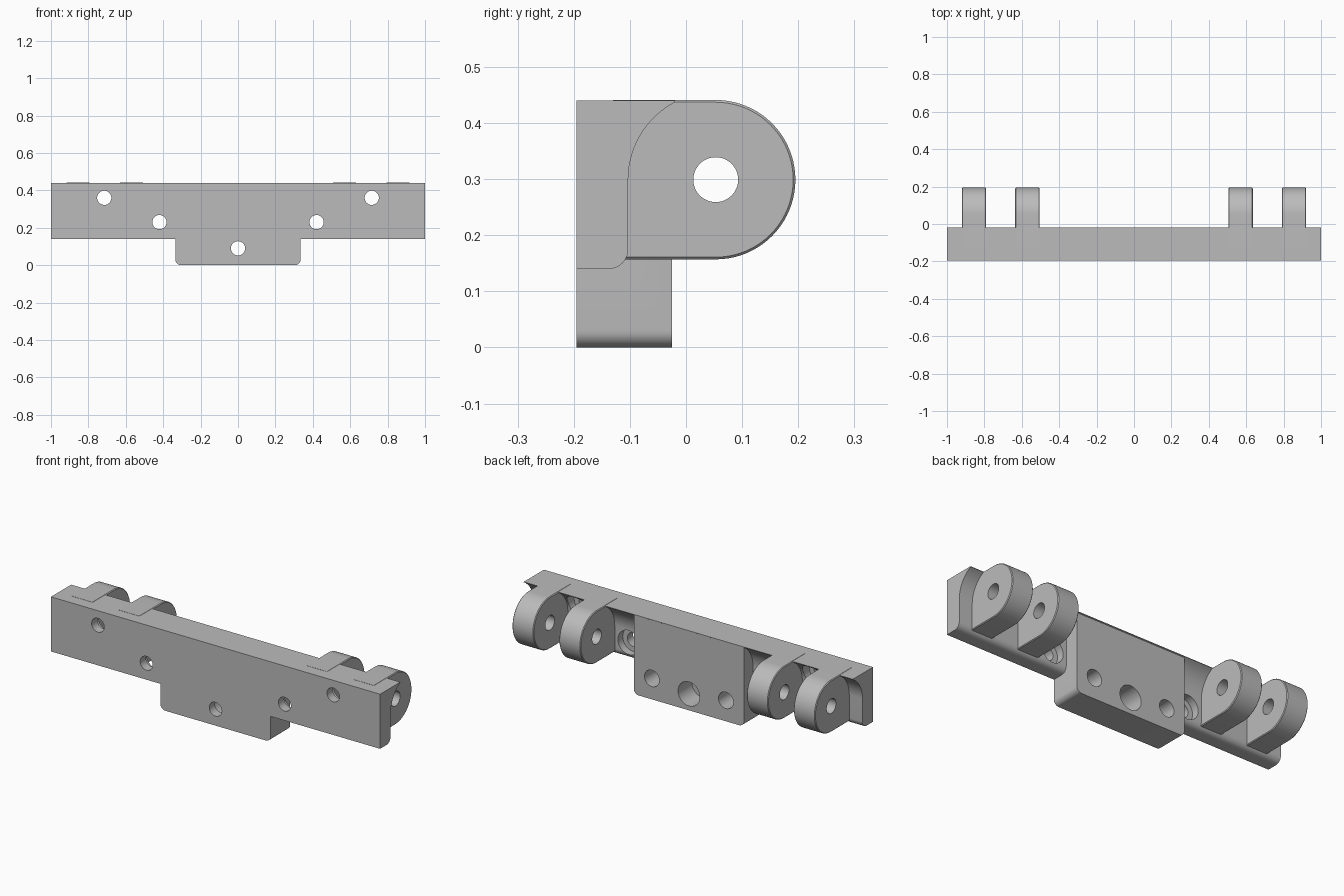
import bpy
import bmesh
from math import cos, sin, pi, radians
from mathutils import Matrix, Vector

if "Cube" in bpy.data.objects:
    bpy.data.objects.remove(bpy.data.objects["Cube"])

grey = bpy.data.materials.new("plain grey")
grey.use_nodes = True
grey.diffuse_color = (0.5, 0.5, 0.5, 1)
grey.node_tree.nodes["Principled BSDF"].inputs["Base Color"].default_value = (0.5, 0.5, 0.5, 1)

FRONT, BACK, WALL, TOP = -0.195, -0.025, -0.103, 0.44
PIVOT = (0.053, 0.299)


def arc(cx, cy, r, a0, a1, n=16):
    """Points along an arc, angles in degrees."""
    angles = [radians(a0 + (a1 - a0) * i / n) for i in range(n + 1)]
    return [(cx + r * cos(a), cy + r * sin(a)) for a in angles]


def extrude(name, points, axis, start, end, chamfer=0):
    """Extrude a profile: (y, z) points along x, or (x, z) points along y."""
    place = (lambda a, b: (start, a, b)) if axis == "x" else (lambda a, b: (a, start, b))
    bm = bmesh.new()
    face = bm.faces.new([bm.verts.new(place(a, b)) for a, b in points])
    moved = bmesh.ops.extrude_face_region(bm, geom=[face])["geom"]
    step = Vector((end - start, 0, 0) if axis == "x" else (0, end - start, 0))
    bmesh.ops.translate(bm, verts=[v for v in moved if isinstance(v, bmesh.types.BMVert)], vec=step)
    bmesh.ops.recalc_face_normals(bm, faces=bm.faces)
    if chamfer:
        rims = [e for e in bm.edges if abs(e.verts[0].co.x - e.verts[1].co.x) < 1e-5]
        bmesh.ops.bevel(bm, geom=rims, offset=chamfer, segments=1, affect="EDGES")
    mesh = bpy.data.meshes.new(name)
    bm.to_mesh(mesh)
    bm.free()
    mesh.materials.append(grey)
    obj = bpy.data.objects.new(name, mesh)
    bpy.context.collection.objects.link(obj)
    return obj


def combine(target, tool, operation):
    """Apply a boolean to the target and discard the tool."""
    mod = target.modifiers.new("combine", "BOOLEAN")
    mod.operation, mod.solver, mod.object = operation, "EXACT", tool
    bpy.context.view_layer.objects.active = target
    bpy.ops.object.modifier_apply(modifier=mod.name)
    bpy.data.objects.remove(tool)


def drill(x, z, r, y0, y1):
    """Round hole along y."""
    combine(bracket, extrude("drill", arc(x, z, r, 0, 352.5, 47), "y", y0, y1), "DIFFERENCE")


# Long rail with a hollowed back that clears the lugs' swing
rail = [(FRONT, TOP), (FRONT, 0.14)]
rail += arc(WALL - 0.035, 0.175, 0.035, -90, 0, 10)
rail += arc(*PIVOT, 0.156, 180, 120, 20)
rail += [(-0.02, 0.437), (-0.02, TOP)]
bracket = extrude("hinge_bracket", rail, "x", -1, 1)

# Centre block with rounded lower corners
block = arc(-0.305, 0.03, 0.03, 180, 270, 8) + arc(0.305, 0.03, 0.03, 270, 360, 8)
block += [(0.335, TOP), (-0.335, TOP)]
combine(bracket, extrude("centre_block", block, "y", FRONT, BACK), "UNION")

# Four hinge lugs with pin holes
lug = [(-0.13, 0.157)] + arc(*PIVOT, 0.142, -90, 90, 40) + [(-0.13, TOP + 0.001)]
for side in (-1, 1):
    for inner, outer in ((0.505, 0.635), (0.79, 0.92)):
        x0, x1 = sorted((side * inner, side * outer))
        combine(bracket, extrude("hinge_lug", lug, "x", x0, x1, 0.004), "UNION")
pin = extrude("pin_hole", arc(*PIVOT, 0.04, 0, 352.5, 47), "x", -1.1, 1.1)
combine(bracket, pin, "DIFFERENCE")

# Counterbored screw holes and blind holes in the centre block
screws = [(0, 0.09)] + [(s * x, z) for s in (-1, 1) for x, z in ((0.42, 0.23), (0.715, 0.36))]
for x, z in screws:
    drill(x, z, 0.066, -0.145, 0.0)
    drill(x, z, 0.038, -0.25, -0.1)
for s in (-1, 1):
    drill(s * 0.225, 0.115, 0.045, -0.14, 0.0)

# Smooth curved walls, crisp edges
bpy.ops.object.select_all(action="DESELECT")
bracket.select_set(True)
bpy.context.view_layer.objects.active = bracket
bpy.ops.object.shade_smooth_by_angle(angle=radians(30))
